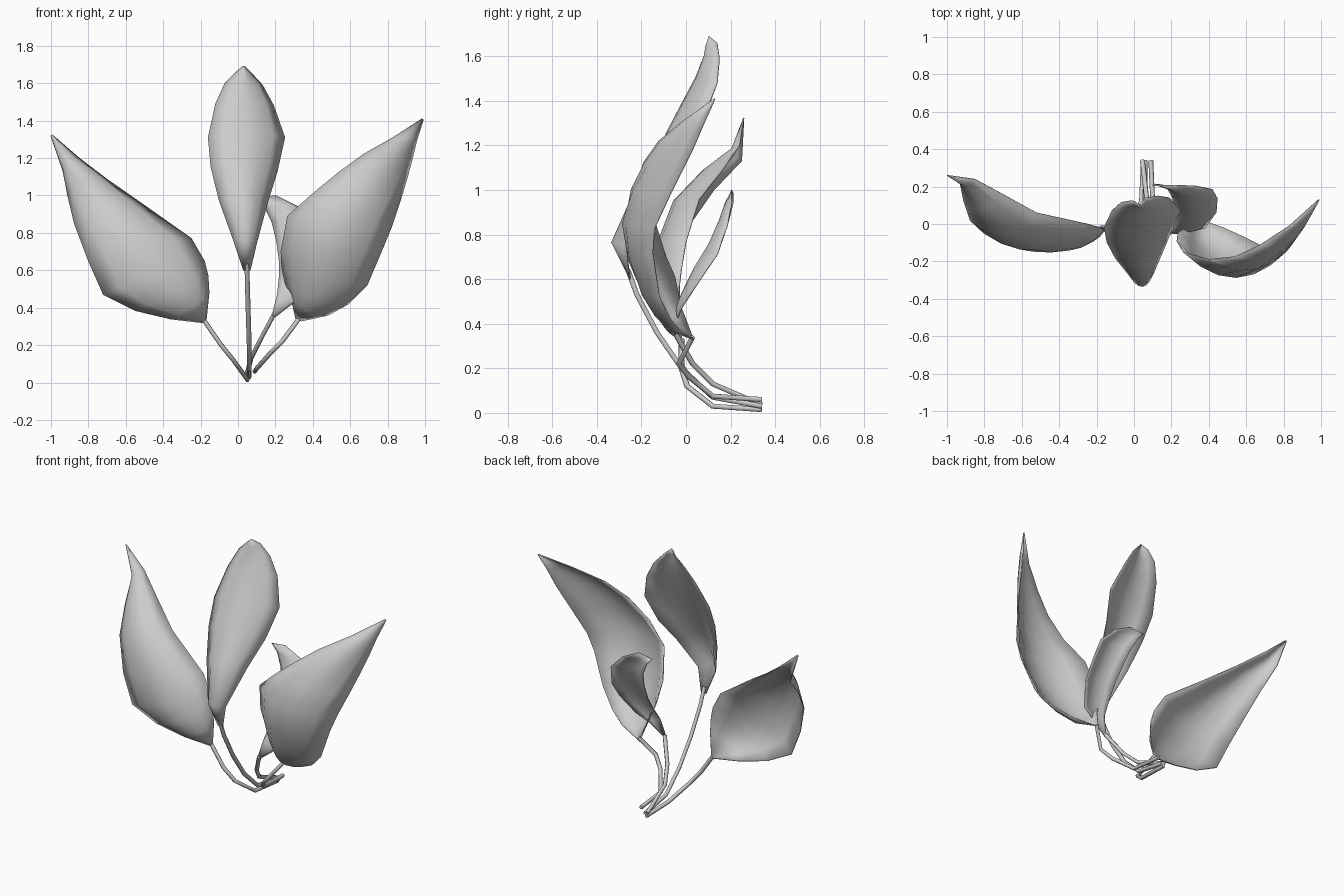
import bpy
from mathutils import Vector

COLS = 6  # strips across each blade


def blade(name, rows):
    """Cupped leaf lofted between a left and a right edge; belly pushes the middle forward."""
    left = [Vector(r[0]) for r in rows]
    right = [Vector(r[1]) for r in rows]
    mids = [(a + b) / 2 for a, b in zip(left, right)]
    verts, faces = [], []
    n = len(rows)
    for i, row in enumerate(rows):
        along = mids[min(i + 1, n - 1)] - mids[max(i - 1, 0)]
        normal = (right[i] - left[i]).cross(along).normalized()
        for j in range(COLS + 1):
            u = j / COLS
            verts.append(left[i].lerp(right[i], u) + normal * row[2] * 4 * u * (1 - u))
    w = COLS + 1
    for i in range(n - 1):
        for j in range(COLS):
            a = i * w + j
            faces.append((a, a + 1, a + w + 1, a + w))
    mesh = bpy.data.meshes.new(name)
    mesh.from_pydata(verts, [], faces)
    for p in mesh.polygons:
        p.use_smooth = True
    ob = bpy.data.objects.new(name, mesh)
    bpy.context.collection.objects.link(ob)
    solid = ob.modifiers.new("thickness", "SOLIDIFY")
    solid.thickness = 0.006
    solid.offset = 0


def stem(name, points):
    """Thin bent tube through a few points."""
    cu = bpy.data.curves.new(name, "CURVE")
    cu.dimensions = "3D"
    cu.bevel_depth = 0.013
    cu.bevel_resolution = 1
    cu.use_fill_caps = True
    sp = cu.splines.new("POLY")
    sp.points.add(len(points) - 1)
    for p, co in zip(sp.points, points):
        p.co = (*co, 1)
    bpy.context.collection.objects.link(bpy.data.objects.new(name, cu))


# left leaf
blade("left_leaf", [
    ((-.19, -.02, .32), (-.17, -.02, .34), 0),
    ((-.36, -.04, .34), (-.155, -.03, .48), .065),
    ((-.55, -.06, .385), (-.16, -.03, .57), .095),
    ((-.72, -.07, .47), (-.18, -.02, .65), .105),
    ((-.80, -.05, .65), (-.25, .00, .77), .115),
    ((-.875, .02, .85), (-.52, .06, .96), .105),
    ((-.91, .125, 1.0), (-.70, .16, 1.085), .08),
    ((-.935, .25, 1.13), (-.85, .24, 1.2), .045),
    ((-1.0, .26, 1.32), (-.995, .26, 1.325), 0)])
stem("left_stem", [(.05, .34, .015), (.04, .12, .03), (-.025, .005, .12),
                   (-.09, -.02, .20), (-.18, -.02, .33)])

# tall centre leaf
blade("centre_leaf", [
    ((.03, -.25, .60), (.065, -.25, .60), 0),
    ((-.02, -.28, .75), (.10, -.27, .75), .06),
    ((-.10, -.18, .97), (.16, -.13, .97), .08),
    ((-.145, -.095, 1.15), (.21, -.01, 1.13), .08),
    ((-.16, -.015, 1.31), (.25, .075, 1.31), .075),
    ((-.12, .07, 1.49), (.19, .14, 1.48), .06),
    ((-.07, .115, 1.60), (.13, .15, 1.59), .05),
    ((-.01, .125, 1.66), (.065, .14, 1.66), .045),
    ((.025, .105, 1.69), (.035, .105, 1.69), 0)])
stem("centre_stem", [(.06, .34, .03), (.06, .12, .07), (.06, -.02, .20),
                     (.055, -.13, .36), (.05, -.22, .53), (.048, -.26, .64)])

# right leaf
blade("right_leaf", [
    ((.31, .03, .34), (.34, .03, .33), 0),
    ((.28, -.02, .47), (.48, -.02, .36), .07),
    ((.25, -.035, .54), (.59, -.07, .42), .095),
    ((.235, -.05, .61), (.69, -.12, .52), .115),
    ((.23, -.09, .70), (.775, -.15, .72), .14),
    ((.265, -.15, .89), (.82, -.14, .83), .14),
    ((.40, -.19, 1.01), (.87, -.07, .98), .11),
    ((.54, -.175, 1.125), (.90, -.02, 1.08), .08),
    ((.67, -.115, 1.22), (.93, .035, 1.19), .065),
    ((.83, -.01, 1.31), (.955, .08, 1.295), .035),
    ((.985, .13, 1.41), (.99, .13, 1.405), 0)])
stem("right_stem", [(.09, .34, .06), (.10, .12, .075), (.18, .01, .165),
                    (.24, -.03, .225), (.325, .03, .34)])

# small leaf behind
blade("small_leaf", [
    ((.18, -.05, .35), (.20, -.05, .35), 0),
    ((.21, -.03, .47), (.29, -.04, .42), .015),
    ((.22, .03, .56), (.38, -.02, .47), .03),
    ((.22, .085, .65), (.44, .065, .60), .045),
    ((.205, .145, .76), (.445, .14, .71), .045),
    ((.18, .19, .86), (.42, .185, .84), .04),
    ((.14, .21, .94), (.32, .205, .94), .03),
    ((.10, .21, .985), (.20, .205, 1.0), 0)])
stem("small_stem", [(.045, .34, .035), (.07, .12, .13), (.115, .03, .22),
                    (.19, -.05, .36)])
